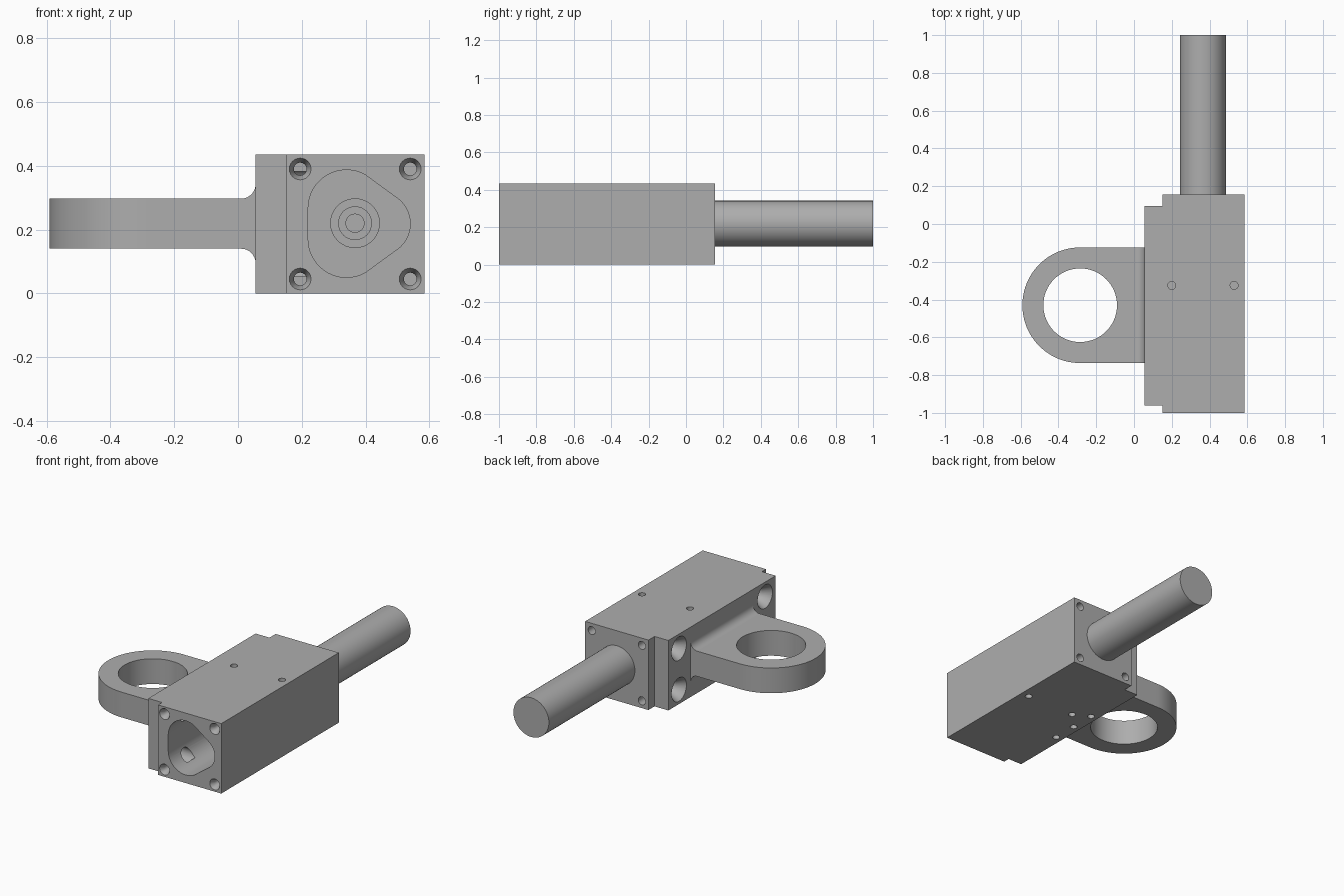
import bpy, bmesh
from math import sin, cos, pi, radians
from mathutils import Vector

if "Cube" in bpy.data.objects:
    bpy.data.objects.remove(bpy.data.objects["Cube"])

steel = bpy.data.materials.new("machined grey")
steel.use_nodes = True
GREY = (0.42, 0.42, 0.42, 1)
steel.diffuse_color = GREY
steel.node_tree.nodes["Principled BSDF"].inputs["Base Color"].default_value = GREY


def finish(bm, name):
    bmesh.ops.recalc_face_normals(bm, faces=bm.faces)
    mesh = bpy.data.meshes.new(name)
    bm.to_mesh(mesh)
    bm.free()
    mesh.materials.append(steel)
    obj = bpy.data.objects.new(name, mesh)
    bpy.context.collection.objects.link(obj)
    return obj


def extrude(name, outline, axis, start, end):
    """Extrude a flat outline along z (xy outline) or y (xz outline)."""
    bm = bmesh.new()
    place = (lambda a, b: (a, b, start)) if axis == "z" else (lambda a, b: (a, start, b))
    face = bm.faces.new([bm.verts.new(place(a, b)) for a, b in outline])
    moved = bmesh.ops.extrude_face_region(bm, geom=[face])["geom"]
    shift = Vector((0, 0, end - start)) if axis == "z" else Vector((0, end - start, 0))
    bmesh.ops.translate(bm, vec=shift, verts=[v for v in moved if isinstance(v, bmesh.types.BMVert)])
    return finish(bm, name)


def lathe(name, origin, direction, steps, sides=32):
    """Solid of revolution: steps are (radius, distance along direction)."""
    bm = bmesh.new()
    turn = Vector(direction).to_track_quat("Z", "Y")
    rings = []
    for r, d in steps:
        rings.append([bm.verts.new(Vector(origin) + turn @ Vector(
            (r * cos(2 * pi * i / sides), r * sin(2 * pi * i / sides), d))) for i in range(sides)])
    for low, high in zip(rings, rings[1:]):
        for i in range(sides):
            j = (i + 1) % sides
            bm.faces.new((low[i], low[j], high[j], high[i]))
    bm.faces.new(rings[0])
    bm.faces.new(rings[-1])
    return finish(bm, name)


def arc(cx, cy, r, a0, a1, n):
    return [(cx + r * cos(radians(a0 + (a1 - a0) * i / n)),
             cy + r * sin(radians(a0 + (a1 - a0) * i / n))) for i in range(n + 1)]


def cut(target, cutter):
    mod = target.modifiers.new("cut", "BOOLEAN")
    mod.operation, mod.solver, mod.object = "DIFFERENCE", "EXACT", cutter
    cutter.hide_render = True
    bpy.context.view_layer.objects.active = target
    bpy.ops.object.modifier_apply(modifier=mod.name)
    bpy.data.objects.remove(cutter)


def drill(target, origin, direction, steps):
    steps = [(steps[0][0], -0.01)] + steps
    cut(target, lathe("drill", origin, direction, steps, 24))


# Main block with its stepped mounting flange
L, F, R, H = 0.055, 0.15, 0.585, 0.435
block = extrude("housing_block", [
    (F, -1), (R, -1), (R, 0.155), (F, 0.155), (F, 0.095),
    (L, 0.095), (L, -0.96), (F, -0.96)], "z", 0, H)

# Rounded triangular pocket in the front
pocket = (arc(0.34, 0.267, 0.12, 60, 180, 16) + arc(0.34, 0.17, 0.12, 180, 300, 16)
          + arc(0.44, 0.2185, 0.1, -60, 60, 16))
cut(block, extrude("pocket", pocket, "y", -1.05, -0.2))

# Corner screw holes, front and back
for x in (0.195, 0.54):
    for z in (0.045, 0.39):
        drill(block, (x, -1, z), (0, 1, 0), [(0.034, 0), (0.02, 0.03), (0.02, 0.12)])
        drill(block, (x, 0.155, z), (0, -1, 0), [(0.025, 0), (0.025, 0.1)])

# Countersunk flange bores
for y in (-0.855, -0.01):
    for z in (0.09, 0.345):
        drill(block, (L, y, z), (1, 0, 0), [(0.073, 0), (0.045, 0.05), (0.045, 0.22)])

# Small pin holes in the top and the bottom
for x in (0.2, 0.53):
    drill(block, (x, -0.325, H), (0, 0, -1), [(0.021, 0), (0.021, 0.07)])
    drill(block, (x, -0.325, 0), (0, 0, 1), [(0.021, 0), (0.021, 0.07)])
for y in (-0.588, -0.43, -0.271):
    drill(block, (0.1, y, 0), (0, 0, 1), [(0.021, 0), (0.021, 0.07)])

# Drive boss on the pocket floor
boss = lathe("drive_boss", (0.367, -0.19, 0.22), (0, -1, 0), [
    (0.078, 0), (0.078, 0.06), (0.053, 0.06), (0.053, 0.1), (0.03, 0.1), (0.03, 0.16)])

# Clamp ring with straight shoulders
CX, CY, Z0, Z1 = -0.285, -0.43, 0.14, 0.297
ring = extrude("clamp_ring", arc(CX, CY, 0.306, 90, 270, 48)
               + [(0.01, CY - 0.306), (0.01, CY + 0.306)], "z", Z0, Z1)
cut(ring, lathe("bore", (CX, CY, 0), (0, 0, 1), [(0.195, 0), (0.195, H)], 64))

# Filleted neck joining the ring to the flange
neck = extrude("ring_neck", arc(0.01, Z1 + 0.045, 0.045, -90, 0, 8)
               + arc(0.01, Z0 - 0.045, 0.045, 0, 90, 8), "y", CY - 0.306, CY + 0.306)

# Round rod at the back
rod = lathe("rod", (0.365, 0.1, 0.22), (0, 1, 0), [(0.122, 0), (0.122, 0.9)], 64)

for part in (block, boss, ring, neck, rod):
    bpy.ops.object.select_all(action="DESELECT")
    part.select_set(True)
    bpy.context.view_layer.objects.active = part
    bpy.ops.object.shade_smooth_by_angle(angle=radians(30))
